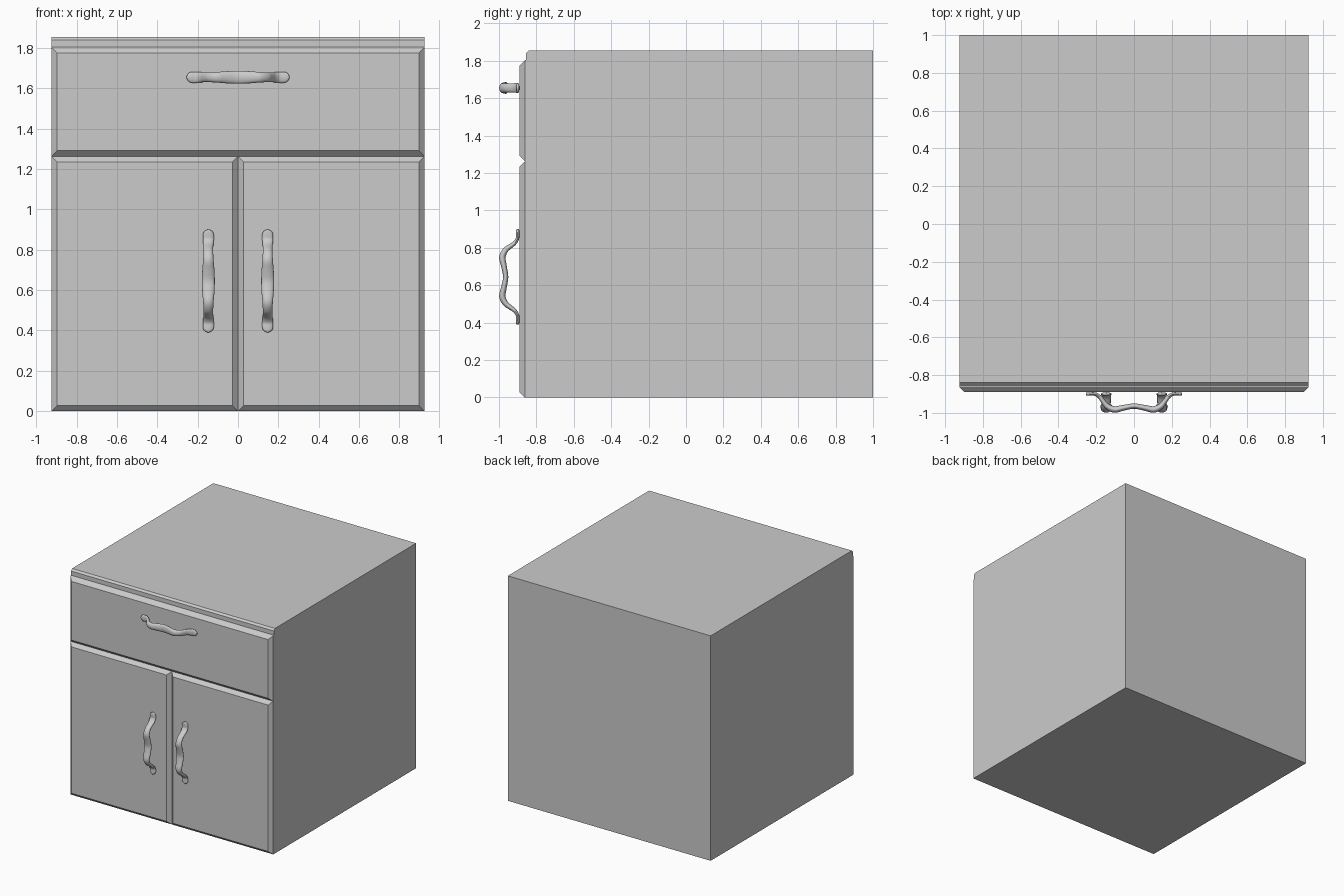
import bpy, bmesh, math
from mathutils import Vector

if "Cube" in bpy.data.objects:
    bpy.data.objects.remove(bpy.data.objects["Cube"])

W, FRONT, FACE = 0.925, -0.862, -0.89


def finish(name, bm, smooth=False):
    bmesh.ops.recalc_face_normals(bm, faces=bm.faces[:])
    me = bpy.data.meshes.new(name)
    bm.to_mesh(me)
    bm.free()
    ob = bpy.data.objects.new(name, me)
    bpy.context.collection.objects.link(ob)
    if smooth:
        bpy.context.view_layer.objects.active = ob
        ob.select_set(True)
        bpy.ops.object.shade_smooth_by_angle(angle=math.radians(50))
        ob.select_set(False)
    return ob


def loft(name, rings, smooth=False):
    bm = bmesh.new()
    rows = [[bm.verts.new(p) for p in r] for r in rings]
    n = len(rows[0])
    for a, b in zip(rows, rows[1:]):
        for i in range(n):
            j = (i + 1) % n
            bm.faces.new((a[i], a[j], b[j], b[i]))
    bm.faces.new(rows[0])
    bm.faces.new(rows[-1])
    return finish(name, bm, smooth)


# Cabinet carcass: side profile (y, z) with stepped, chamfered top edge
profile = [(1, 0), (1, 1.855), (-0.84, 1.855), (-0.855, 1.84),
           (-0.855, 1.805), (FRONT, 1.803), (FRONT, 0)]
loft("cabinet_body", [[(x, y, z) for y, z in profile] for x in (-W, W)])


# Bevelled front panels
def panel(name, x0, x1, z0, z1, b=0.028):
    def rect(y, i):
        return [(x0 + i, y, z0 + i), (x1 - i, y, z0 + i),
                (x1 - i, y, z1 - i), (x0 + i, y, z1 - i)]
    loft(name, [rect(FRONT, 0), rect(FACE, b)])


panel("drawer_front", -W, W, 1.263, 1.803)
panel("left_door", -W, 0, 0, 1.263)
panel("right_door", 0, W, 0, 1.263)

# Wavy pull: distance from middle, depth, half width, half thickness
HALF = [(0, -0.964, 0.032, 0.014), (0.055, -0.973, 0.030, 0.015),
        (0.104, -0.982, 0.026, 0.017), (0.141, -0.966, 0.024, 0.015),
        (0.160, -0.944, 0.024, 0.013), (0.180, -0.917, 0.025, 0.011),
        (0.205, -0.901, 0.027, 0.009), (0.230, -0.900, 0.027, 0.009),
        (0.242, -0.900, 0.023, 0.009), (0.250, -0.900, 0.015, 0.008),
        (0.255, -0.900, 0.004, 0.006)]


def smooth_stations(pts, steps=4):
    v = [Vector(p) for p in pts]
    out = []
    for i in range(len(v) - 1):
        a, b, c, d = v[max(i - 1, 0)], v[i], v[i + 1], v[min(i + 2, len(v) - 1)]
        for k in range(steps):
            t = k / steps
            out.append(0.5 * (2 * b + (c - a) * t + (2 * a - 5 * b + 4 * c - d) * t ** 2
                              + (3 * b - a - 3 * c + d) * t ** 3))
    return out + [v[-1]]


def handle(name, cx, cz, vertical, sides=16):
    full = [(-s, y, w, t) for s, y, w, t in HALF[:0:-1]] + HALF
    st = smooth_stations(full)
    rings = []
    for i, (s, y, w, t) in enumerate(st):
        p, q = st[max(i - 1, 0)], st[min(i + 1, len(st) - 1)]
        d = Vector((q[0] - p[0], q[1] - p[1])).normalized()
        ring = []
        for k in range(sides):
            a = 2 * math.pi * k / sides
            u, v = w * math.cos(a), t * math.sin(a)
            along, depth = s - d.y * v, y + d.x * v
            ring.append((cx + u, depth, cz + along) if vertical
                        else (cx + along, depth, cz + u))
        rings.append(ring)
    loft(name, rings, True)


handle("drawer_handle", 0, 1.655, False)
for side, x in (("left", -0.147), ("right", 0.147)):
    handle(side + "_door_handle", x, 0.645, True)
